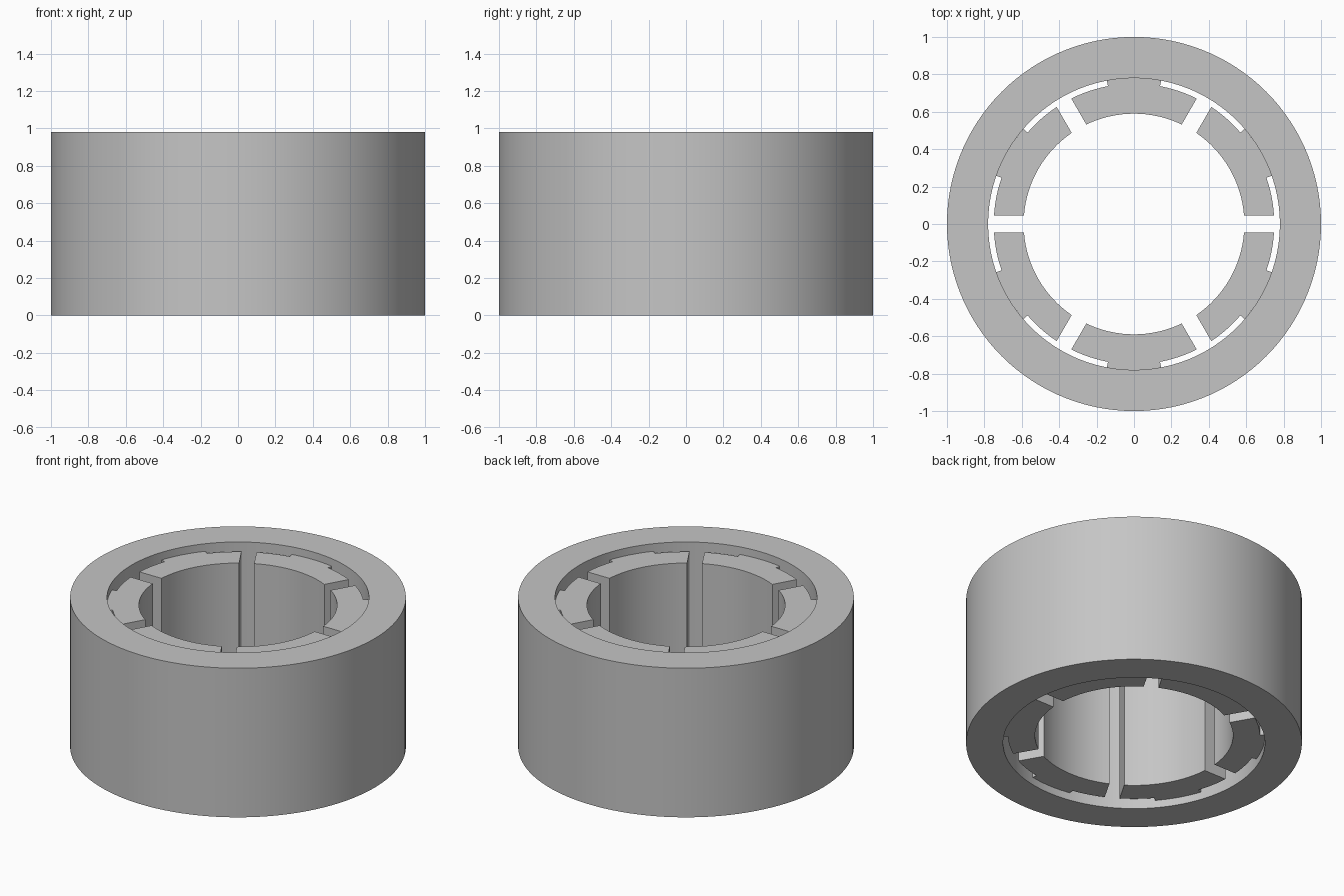
import bpy
import bmesh
from math import sin, cos, asin, radians, pi

HEIGHT = 0.98
RECESS = 0.05
OUTER_R, BORE_R = 1.0, 0.78
PAD_IN, PAD_OUT = 0.59, 0.75
HALF_GAP = 0.045
RIB_HALF = radians(10.7)

if "Cube" in bpy.data.objects:
    bpy.data.objects.remove(bpy.data.objects["Cube"], do_unlink=True)

grey = bpy.data.materials.new("plain grey")
grey.use_nodes = True
colour = (0.56, 0.56, 0.56, 1)
grey.diffuse_color = colour
grey.node_tree.nodes["Principled BSDF"].inputs["Base Color"].default_value = colour


def finish(bm, name):
    """Turn a bmesh into a smooth-shaded object with sharp corners."""
    bmesh.ops.recalc_face_normals(bm, faces=bm.faces)
    mesh = bpy.data.meshes.new(name)
    bm.to_mesh(mesh)
    bm.free()
    mesh.materials.append(grey)
    obj = bpy.data.objects.new(name, mesh)
    bpy.context.collection.objects.link(obj)
    bpy.ops.object.select_all(action="DESELECT")
    obj.select_set(True)
    bpy.context.view_layer.objects.active = obj
    bpy.ops.object.shade_smooth_by_angle(angle=radians(30))
    return obj


def arc(radius, start, end, steps):
    return [(radius, start + (end - start) * i / steps) for i in range(steps + 1)]


def make_ring(name, segments=120):
    """Revolve a rectangular wall section around the z axis."""
    bm = bmesh.new()
    section = [(BORE_R, 0), (OUTER_R, 0), (OUTER_R, HEIGHT), (BORE_R, HEIGHT)]
    verts = [bm.verts.new((r, 0, z)) for r, z in section]
    edges = [bm.edges.new((verts[i - 1], verts[i])) for i in range(4)]
    bmesh.ops.spin(bm, geom=verts + edges, cent=(0, 0, 0), axis=(0, 0, 1),
                   angle=2 * pi, steps=segments, use_merge=True)
    bmesh.ops.remove_doubles(bm, verts=bm.verts, dist=0.0001)
    return finish(bm, name)


def make_pad(name, middle):
    """Extrude a curved pad whose central rib reaches the ring bore."""
    inner = radians(30) - asin(HALF_GAP / PAD_IN)
    outer = radians(30) - asin(HALF_GAP / PAD_OUT)
    outline = (arc(PAD_IN, -inner, inner, 16)
               + arc(PAD_OUT, outer, RIB_HALF, 6)
               + arc(BORE_R, RIB_HALF, -RIB_HALF, 8)
               + arc(PAD_OUT, -RIB_HALF, -outer, 6))
    bm = bmesh.new()
    face = bm.faces.new([bm.verts.new((r * cos(middle + a), r * sin(middle + a), RECESS))
                         for r, a in outline])
    result = bmesh.ops.extrude_face_region(bm, geom=[face], use_keep_orig=True)
    top = [g for g in result["geom"] if isinstance(g, bmesh.types.BMVert)]
    bmesh.ops.translate(bm, verts=top, vec=(0, 0, HEIGHT - 2 * RECESS))
    return finish(bm, name)


# Outer housing
make_ring("outer_ring")

# Six bearing pads spaced evenly inside the housing
for i in range(6):
    make_pad(f"bearing_pad_{i + 1}", radians(30 + 60 * i))
